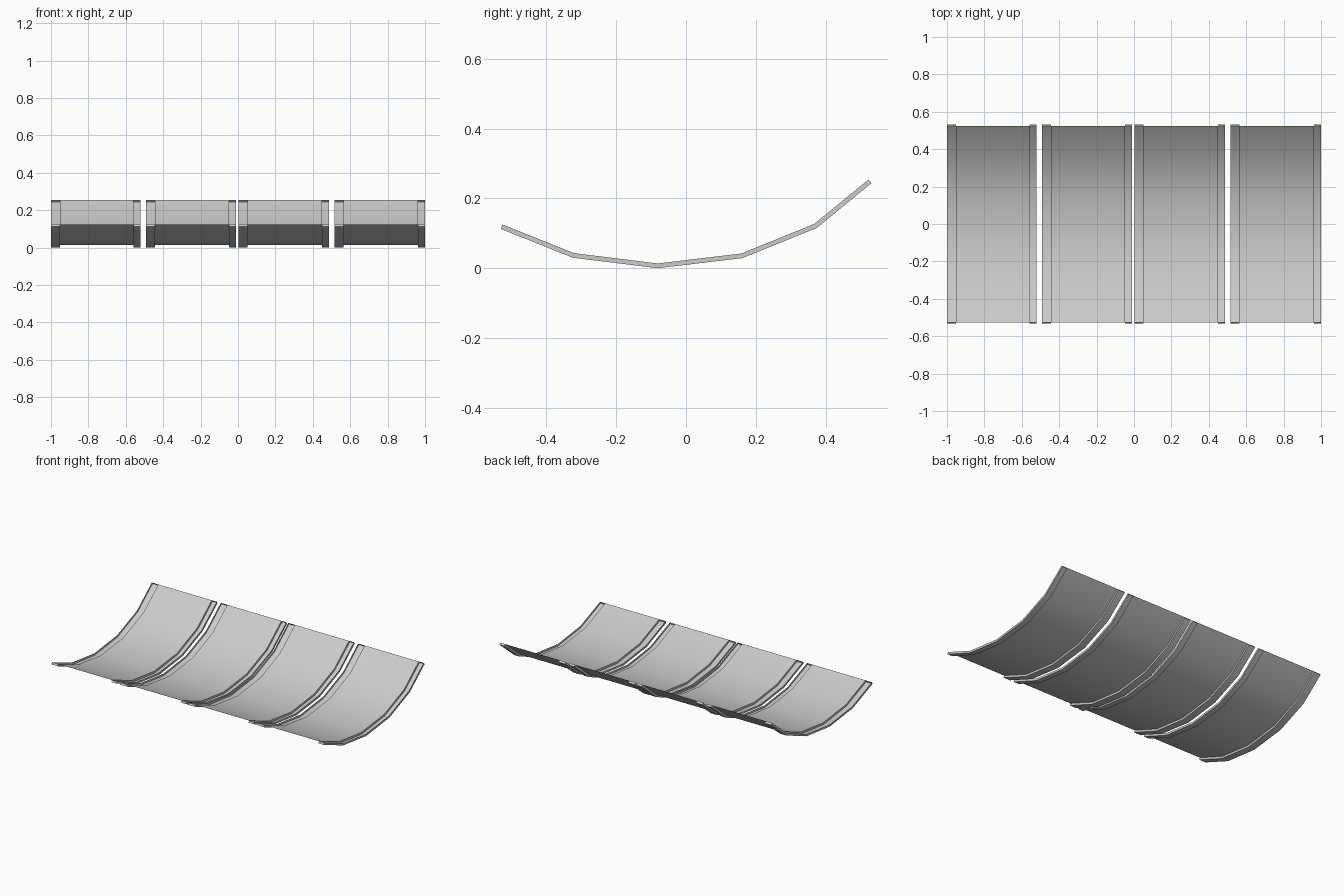
import bpy
import bmesh
import math
from mathutils import Vector

cube = bpy.data.objects.get("Cube")
if cube:
    bpy.data.objects.remove(cube, do_unlink=True)

grey = bpy.data.materials.new("light_grey")
grey.use_nodes = True
colour = (0.6, 0.6, 0.6, 1)
grey.diffuse_color = colour
grey.node_tree.nodes["Principled BSDF"].inputs["Base Color"].default_value = colour

# Curved section of the sheet (y, z), and the same curve pushed outwards
DEPTH = 0.0135
inner = [Vector(p) for p in ((-0.526, 0.125), (-0.321, 0.043), (-0.081, 0.0135),
                             (0.159, 0.042), (0.368, 0.127), (0.523, 0.254))]


def pushed(points, depth):
    """Offset a polyline to its lower side, with mitred corners."""
    normals = []
    for a, b in zip(points, points[1:]):
        d = (b - a).normalized()
        normals.append(Vector((d.y, -d.x)))
    result = []
    for i, p in enumerate(points):
        before, after = normals[max(i - 1, 0)], normals[min(i, len(normals) - 1)]
        mitre = (before + after).normalized()
        result.append(p + mitre * depth / mitre.dot(before))
    return result


outer = pushed(inner, DEPTH)


def sweep(bm, section):
    """Join (x, curve) rows into strips; returns the rows of vertices."""
    rows = [[bm.verts.new((x, p.x, p.y)) for p in curve] for x, curve in section]
    for r, s in zip(rows, rows[1:]):
        for i in range(len(r) - 1):
            bm.faces.new((r[i], s[i], s[i + 1], r[i + 1]))
    return rows


def finish(bm, name):
    mesh = bpy.data.meshes.new(name)
    bm.to_mesh(mesh)
    bm.free()
    mesh.materials.append(grey)
    ob = bpy.data.objects.new(name, mesh)
    bpy.context.collection.objects.link(ob)
    bpy.ops.object.select_all(action="DESELECT")
    ob.select_set(True)
    bpy.context.view_layer.objects.active = ob
    bpy.ops.object.shade_smooth_by_angle(angle=math.radians(35))


def sheet(name, x0, x1):
    bm = bmesh.new()
    sweep(bm, [(x0, inner), (x1, inner)])
    finish(bm, name)


def channel(name, x0, x1):
    """Edge channel, open on top: wall, floor, wall and two end caps."""
    bm = bmesh.new()
    rows = sweep(bm, [(x0, inner), (x0, outer), (x1, outer), (x1, inner)])
    bm.faces.new([r[0] for r in rows])
    bm.faces.new([r[-1] for r in reversed(rows)])
    bmesh.ops.reverse_faces(bm, faces=bm.faces[:])
    finish(bm, name)


# Four panels side by side, each a sheet between two edge channels
WIDTH, RIGHT_RIB, LEFT_RIB = 0.483, 0.048, 0.037
for n, start in enumerate((-1, -0.493, 0.004, 0.517), 1):
    end = start + WIDTH if n > 1 else start + 0.478
    sheet(f"panel_{n}_sheet", start + RIGHT_RIB, end - LEFT_RIB)
    channel(f"panel_{n}_right_channel", start, start + RIGHT_RIB)
    channel(f"panel_{n}_left_channel", end - LEFT_RIB, end)
